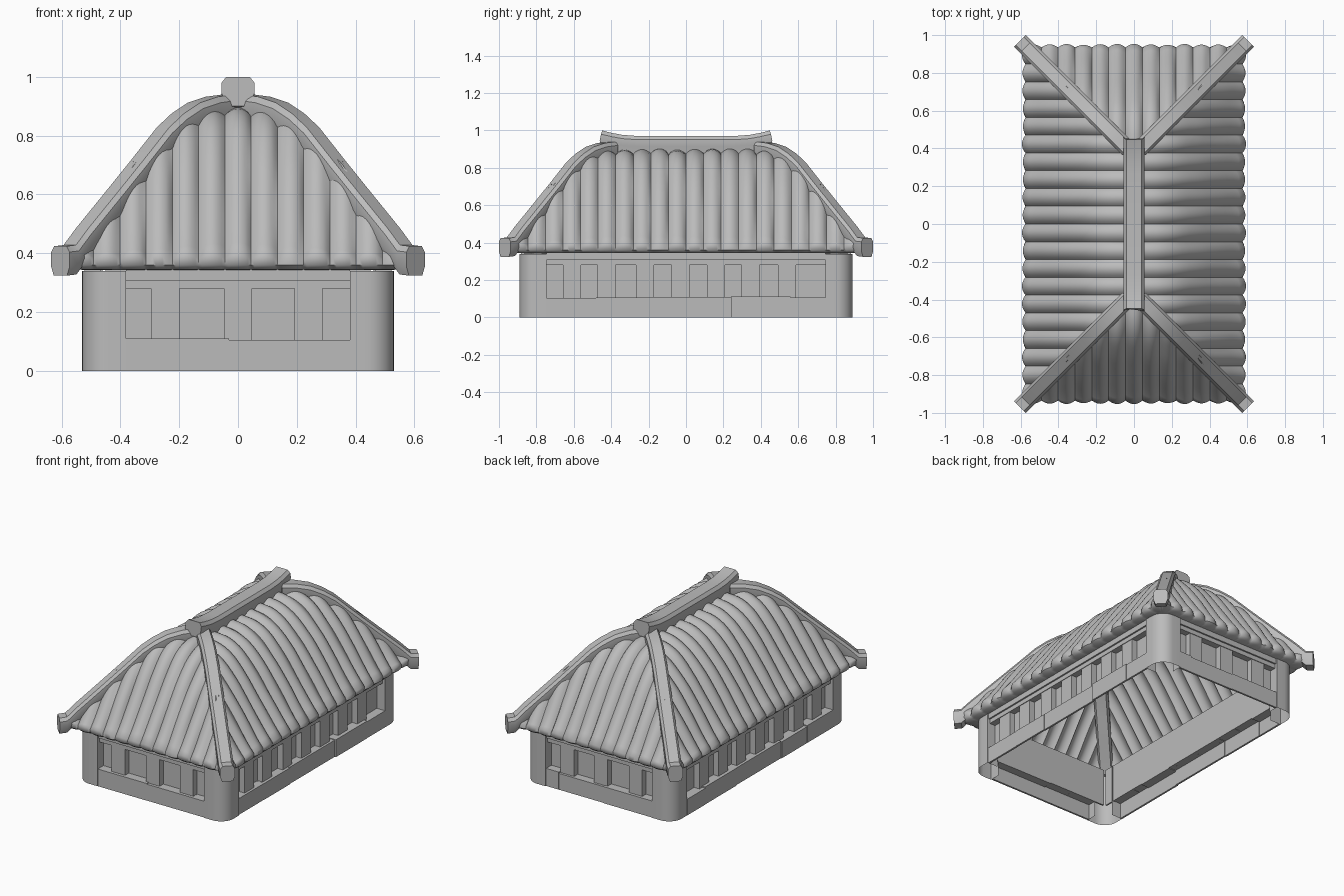
import bpy, bmesh, math, random
from mathutils import Vector

random.seed(4)
if "Cube" in bpy.data.objects:
    bpy.data.objects.remove(bpy.data.objects["Cube"])

GREY = (0.5, 0.5, 0.5, 1)
mat = bpy.data.materials.new("plain grey")
mat.use_nodes = True
mat.diffuse_color = GREY
mat.node_tree.nodes["Principled BSDF"].inputs["Base Color"].default_value = GREY


def finish(name, bm, angle=None):
    bmesh.ops.recalc_face_normals(bm, faces=bm.faces)
    mesh = bpy.data.meshes.new(name)
    bm.to_mesh(mesh)
    bm.free()
    mesh.materials.append(mat)
    ob = bpy.data.objects.new(name, mesh)
    bpy.context.collection.objects.link(ob)
    if angle:
        bpy.ops.object.select_all(action='DESELECT')
        ob.select_set(True)
        bpy.context.view_layer.objects.active = ob
        bpy.ops.object.shade_smooth_by_angle(angle=math.radians(angle))
    return ob


def loft(name, rings, closed=True, angle=None):
    """Skin a list of point rings; closed rings also get end caps."""
    bm = bmesh.new()
    rows = [[bm.verts.new(p) for p in ring] for ring in rings]
    n = len(rows[0])
    for a, b in zip(rows, rows[1:]):
        for i in range(n if closed else n - 1):
            j = (i + 1) % n
            bm.faces.new((a[i], a[j], b[j], b[i]))
    if closed:
        bm.faces.new(rows[0])
        bm.faces.new(rows[-1])
    return finish(name, bm, angle)


def box(name, lo, hi):
    corners = [(0, 0), (1, 0), (1, 1), (0, 1)]
    pick = lambda i, k: hi[i] if k else lo[i]
    return loft(name, [[(pick(0, a), pick(1, b), z) for a, b in corners] for z in (lo[2], hi[2])])


def lerp(table, t):
    for (a, za), (b, zb) in zip(table, table[1:]):
        if t <= b:
            return za + (zb - za) * (t - a) / (b - a)
    return table[-1][1]


# Thatched roof: four ribbed slopes that meet along the hips
SLOPE = [(0, .885), (.14, .878), (.27, .85), (.385, .805), (.565, .70), (.78, .545), (.93, .43), (1, .385)]
RUN, STEPS, RIB = .53, 16, .0925
LIP = [(-.005, .36), (-.025, .345), (-.09, .343)]


def slope_z(t):
    return (lerp(SLOPE, t - .04) + lerp(SLOPE, t) + lerp(SLOPE, t + .04)) / 3 if .04 < t < .96 else lerp(SLOPE, t)


def roof_slope(name, top_half, out_start, place):
    """top_half: half ridge length; out_start: distance of the top edge; place maps (along, out, z)."""
    half = top_half + RUN
    ribs = round(2 * half / RIB)
    count = ribs * 8
    columns = []
    for i in range(count + 1):
        u = half * (2 * i / count - 1)
        first = min(max(0, (abs(u) - top_half) / RUN), .985)
        rib = abs(math.sin(math.pi * ribs * i / count)) ** .8
        wobble = math.sin(3.7 * math.floor(ribs * i / count))
        column = []
        for k in range(STEPS + 1):
            t = first + (1 - first) * k / STEPS
            slope = (slope_z(min(t + .03, 1)) - slope_z(max(t - .03, 0))) / RUN / (min(t + .03, 1) - max(t - .03, 0))
            normal = Vector((-slope, 1)).normalized()
            bump = .024 * rib - .010 + .003 * math.sin(9 * t + 5 * wobble)
            column.append(place(u, out_start + RUN * t + normal.x * bump, slope_z(t) + normal.y * bump))
        for inset, z in LIP:
            out = out_start + RUN + inset
            limit = top_half + out - out_start
            column.append(place(max(-limit, min(limit, u)), out + .012 * rib, z))
        columns.append(column)
    loft(name, columns, False, 50)


for s, side, end in ((1, "left", "back"), (-1, "right", "front")):
    roof_slope(side + "_roof_slope", .41, .05, lambda u, o, z: (s * o, u, z))
    roof_slope(end + "_roof_slope", .05, .41, lambda u, o, z: (u, s * o, z))

# Curved hip beams running down to each corner
HIP = [(.03, .94), (.09, .932), (.15, .912), (.205, .875), (.255, .828), (.34, .72),
       (.435, .602), (.53, .485), (.572, .428), (.604, .424)]
HIP_SECTION = [(-.03, 0), (.03, 0), (.044, -.02), (.044, -.07), (.032, -.1), (-.032, -.1), (-.044, -.07), (-.044, -.02)]
for sx in (1, -1):
    for sy in (1, -1):
        rings = [[(sx * (x + w * .707), sy * (x + .365 - w * .707), z + h) for w, h in HIP_SECTION]
                 for x, z in HIP]
        loft("hip_beam", rings, True, 35)

# Ridge beam with upturned ends
RIDGE_HALF = [(.04, 0), (.056, -.02), (.056, -.055), (.045, -.085), (.045, -.1)]
section = RIDGE_HALF + [(-w, h) for w, h in reversed(RIDGE_HALF)]
rise = [(.448, 1.0), (.40, .987), (.34, .976), (.26, .97)]
stations = [(-y, z) for y, z in rise] + list(reversed(rise))
rings = []
for y, z in stations:
    flare = .015 if abs(y) > .44 else 0
    rings.append([(w, y + math.copysign(flare * (1 - abs(h + .05) / .05), y), z + h) for w, h in section])
loft("ridge_beam", rings, True, 35)

# Hollow corner pillars with a rounded outer corner
outline = [(.38, .82), (.38, .89)]
for k in range(9):
    a = math.pi / 2 * (1 - k / 8)
    outline.append((.44 + .09 * math.cos(a), .80 + .09 * math.sin(a)))
outline += [(.53, .745), (.45, .745)]
for sx in (1, -1):
    for sy in (1, -1):
        rings = [[(sx * x, sy * y, z) for x, y in outline] for z in (0, .34)]
        loft("corner_pillar", rings, False, 35)

# Walls: panel, posts, top rails and a hollow sill of stone slabs


def wall(name, half, face, posts, seams, place):
    def part(label, u0, u1, o0, o1, z0, z1):
        a, b = place(u0, o0), place(u1, o1)
        box(name + label, (min(a[0], b[0]), min(a[1], b[1]), z0),
            (max(a[0], b[0]), max(a[1], b[1]), z1))
    part("_panel", -half - .07, half + .07, face - .07, face - .06, .1, .345)
    for u in posts:
        part("_post", u - .048, u + .048, face - .06, face - .022, .1, .29)
    part("_lower_rail", -half, half, face - .06, face - .018, .28, .308)
    part("_upper_rail", -half, half, face - .06, face - .008, .308, .345)
    edges = [-half] + seams + [half]
    for u0, u1 in zip(edges, edges[1:]):
        shift = random.uniform(-.008, .002)
        top = random.uniform(.104, .114)
        part("_sill_slab", u0, u1, face + shift - .012, face + shift, 0, top)
        part("_sill_ledge", u0, u1, face - .07, face + shift - .012, top - .01, top)


SIDE_POSTS = [-.61, -.425, -.22, -.03, .16, .345, .54]
for s, side, end in ((1, "left", "back"), (-1, "right", "front")):
    wall(side + "_wall", .745, .53, SIDE_POSTS, [-.48, -.22, .24, .56], lambda u, o: (s * o, u))
    wall(end + "_wall", .38, .89, [-.247, 0, .24], [-.03, .29], lambda u, o: (u, s * o))
